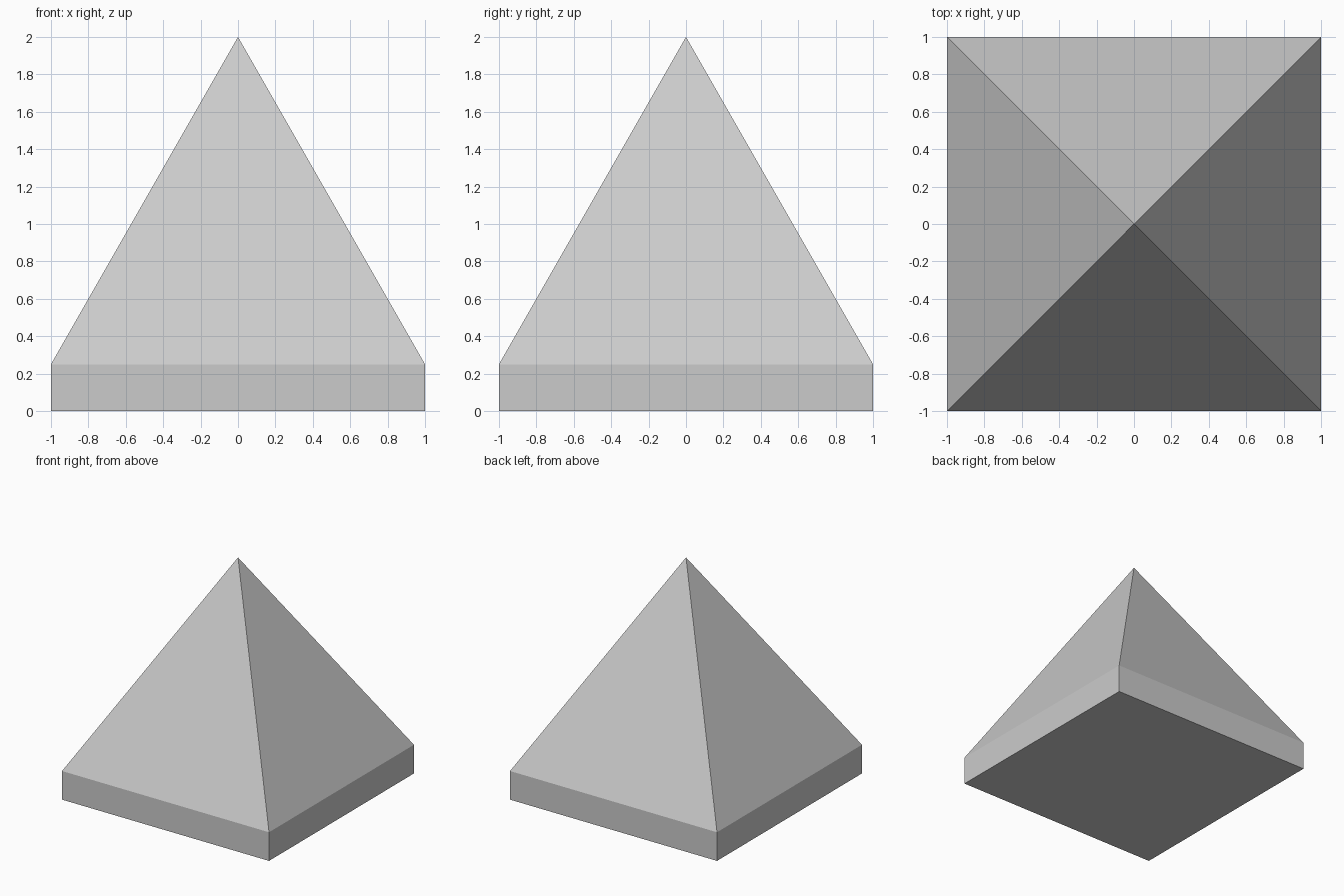
import bpy, bmesh

if "Cube" in bpy.data.objects:
    bpy.data.objects.remove(bpy.data.objects["Cube"])

HALF, BASE_H, TOP_H = 1.0, 0.25, 2.0

bm = bmesh.new()

# Square base outline
base = bm.faces.new([bm.verts.new((x * HALF, y * HALF, 0))
                     for x, y in ((-1, -1), (-1, 1), (1, 1), (1, -1))])

# Low plinth: raise the outline into four upright sides
ext = bmesh.ops.extrude_edge_only(bm, edges=list(base.edges))["geom"]
rim_verts = [g for g in ext if isinstance(g, bmesh.types.BMVert)]
bmesh.ops.translate(bm, verts=rim_verts, vec=(0, 0, BASE_H))

# Pyramid: join each rim edge to the apex
apex = bm.verts.new((0, 0, TOP_H))
for edge in [e for e in bm.edges if all(v in rim_verts for v in e.verts)]:
    bm.faces.new((*edge.verts, apex))

bmesh.ops.recalc_face_normals(bm, faces=bm.faces)
mesh = bpy.data.meshes.new("pyramid_on_plinth")
bm.to_mesh(mesh)
bm.free()
bpy.context.collection.objects.link(bpy.data.objects.new("pyramid_on_plinth", mesh))
